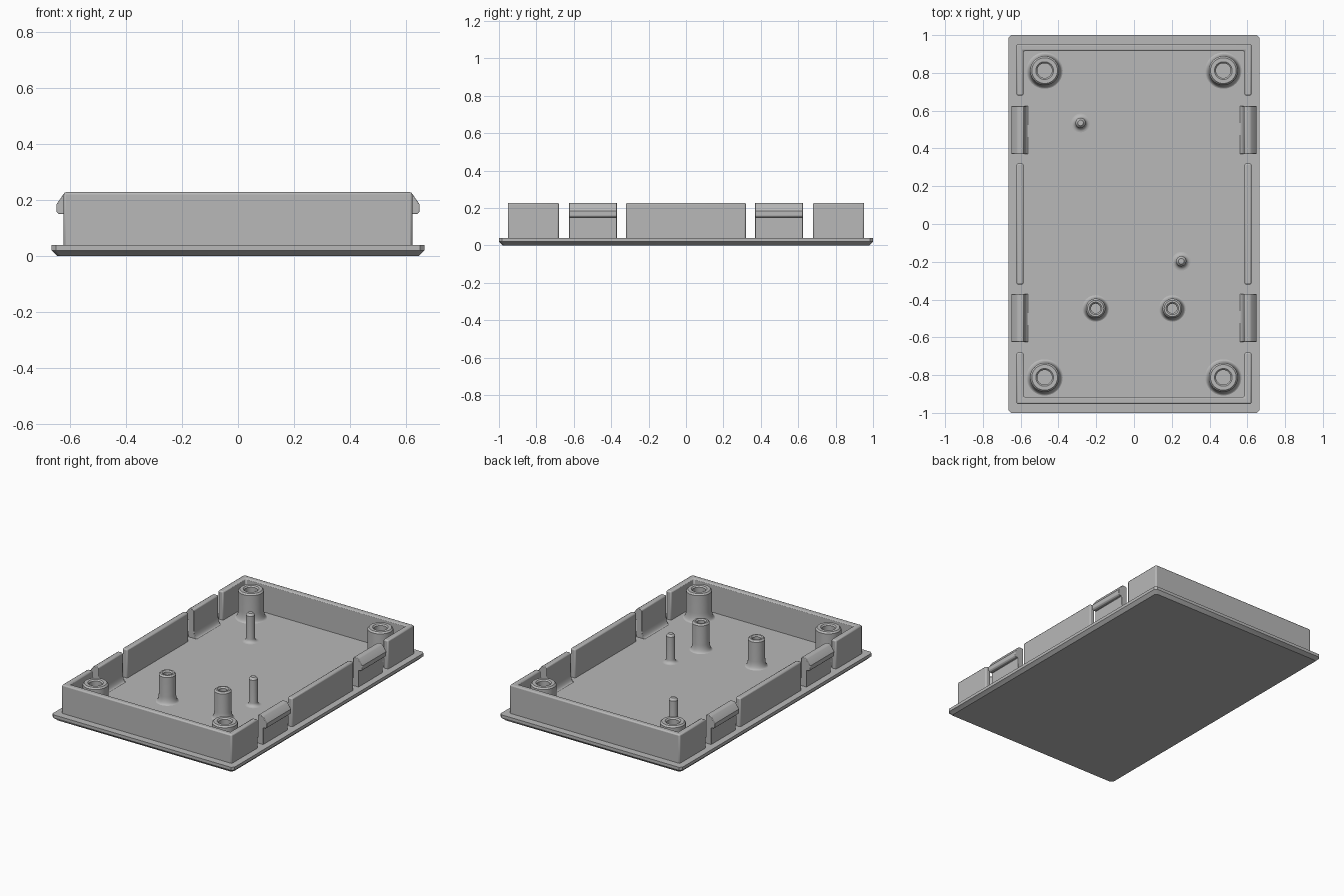
import bpy, bmesh, math

cube = bpy.data.objects.get("Cube")
if cube:
    bpy.data.objects.remove(cube, do_unlink=True)

grey = bpy.data.materials.new("plain grey plastic")
grey.use_nodes = True
grey.diffuse_color = (0.48, 0.48, 0.48, 1)
grey.node_tree.nodes["Principled BSDF"].inputs["Base Color"].default_value = grey.diffuse_color

FLOOR, TOP, SINK = 0.04, 0.228, 0.03


def finish(name, bm, bevel=0):
    """Turn a bmesh into a shaded object, optionally with softened edges."""
    bmesh.ops.recalc_face_normals(bm, faces=bm.faces)
    mesh = bpy.data.meshes.new(name)
    bm.to_mesh(mesh)
    bm.free()
    mesh.materials.append(grey)
    obj = bpy.data.objects.new(name, mesh)
    bpy.context.collection.objects.link(obj)
    if bevel:
        mod = obj.modifiers.new("soft edges", "BEVEL")
        mod.width, mod.segments = bevel, 2
        mod.limit_method, mod.angle_limit = "ANGLE", math.radians(40)
    bpy.ops.object.select_all(action="DESELECT")
    obj.select_set(True)
    bpy.context.view_layer.objects.active = obj
    bpy.ops.object.shade_smooth_by_angle(angle=math.radians(35))
    return obj


def prism(name, points, shift, bevel=0):
    """Extrude a flat outline along the given vector."""
    bm = bmesh.new()
    face = bm.faces.new([bm.verts.new(p) for p in points])
    out = bmesh.ops.extrude_face_region(bm, geom=[face])
    moved = [v for v in out["geom"] if isinstance(v, bmesh.types.BMVert)]
    bmesh.ops.translate(bm, verts=moved, vec=shift)
    return finish(name, bm, bevel)


def lathe(name, x, y, profile, steps=40):
    """Spin a radius/height profile around a vertical axis."""
    bm = bmesh.new()
    verts = [bm.verts.new((x + r, y, z)) for r, z in profile]
    edges = [bm.edges.new(pair) for pair in zip(verts, verts[1:])]
    bmesh.ops.spin(bm, geom=verts + edges, cent=(x, y, 0), axis=(0, 0, 1),
                   angle=math.tau, steps=steps)
    bmesh.ops.remove_doubles(bm, verts=bm.verts, dist=1e-5)
    return finish(name, bm)


def flare(inner, outer, height):
    """Concave fillet from the floor up to a vertical side."""
    for i in range(7):
        a = math.pi / 2 * i / 6
        yield (outer - (outer - inner) * math.sin(a),
               FLOOR + height * (1 - math.cos(a)))


# Base plate with clipped corners and a chamfered underside
def outline(hx, hy, z, c=0.015):
    return [(hx - c, -hy, z), (hx, c - hy, z), (hx, hy - c, z), (hx - c, hy, z),
            (c - hx, hy, z), (-hx, hy - c, z), (-hx, c - hy, z), (c - hx, -hy, z)]


bm = bmesh.new()
rings = [[bm.verts.new(p) for p in outline(*size)]
         for size in ((0.645, 0.98, 0), (0.665, 1, 0.02), (0.665, 1, FLOOR))]
bm.faces.new(rings[0])
bm.faces.new(rings[-1])
for low, high in zip(rings, rings[1:]):
    for i in range(8):
        j = (i + 1) % 8
        bm.faces.new((low[i], low[j], high[j], high[i]))
finish("base_plate", bm)

# U-shaped end walls
X, Y, T = 0.622, 0.953, 0.037
UP = (0, 0, TOP - SINK)
for side, s in (("front", -1), ("back", 1)):
    half = [(X, 0.68), (X, Y), (-X, Y), (-X, 0.68),
            (T - X, 0.68), (T - X, Y - T), (X - T, Y - T), (X - T, 0.68)]
    prism(side + "_end_wall", [(x, s * y, SINK) for x, y in half], UP, 0.008)

# Clip cross-section: filleted foot inside, hook outside
clip = [(X, SINK), (X, 0.15), (0.64, 0.15), (0.648, 0.158), (0.648, 0.185),
        (0.622, 0.222), (0.612, TOP), (0.588, TOP), (0.582, 0.222)]
clip += [p for p in reversed(list(flare(0.582, 0.56, 0.06)))] + [(0.56, SINK)]

for side, s in (("left", 1), ("right", -1)):
    # Middle side wall
    corners = [(X - T, -0.32), (X, -0.32), (X, 0.32), (X - T, 0.32)]
    prism(side + "_middle_wall", [(s * x, y, SINK) for x, y in corners], UP, 0.008)
    # Snap clips
    for place, y in (("front", -0.625), ("back", 0.37)):
        prism(f"{place}_{side}_clip", [(s * x, y, z) for x, z in clip],
              (0, 0.255, 0), 0.003)


# Hollow screw posts
def post(name, x, y, base, side, hole, rise):
    profile = list(flare(side, base, rise))
    profile += [(side, TOP - 0.01), (side - 0.009, TOP), (hole + 0.008, TOP),
                (hole, TOP - 0.008), (hole, FLOOR + 0.005), (0, FLOOR + 0.005)]
    lathe(name, x, y, profile)


for side, s in (("left", 1), ("right", -1)):
    for place, t in (("front", -1), ("back", 1)):
        post(f"{place}_{side}_corner_post", s * 0.473, t * 0.812, 0.096, 0.077, 0.039, 0.06)
    post(side + "_board_post", s * 0.203, -0.447, 0.07, 0.052, 0.025, 0.05)

# Locating pins with a tapered tip
for name, x, y in (("left_pin", 0.25, -0.197), ("right_pin", -0.283, 0.535)):
    lathe(name, x, y, list(flare(0.027, 0.05, 0.022)) +
          [(0.027, TOP - 0.014), (0.015, TOP), (0, TOP)], 28)
